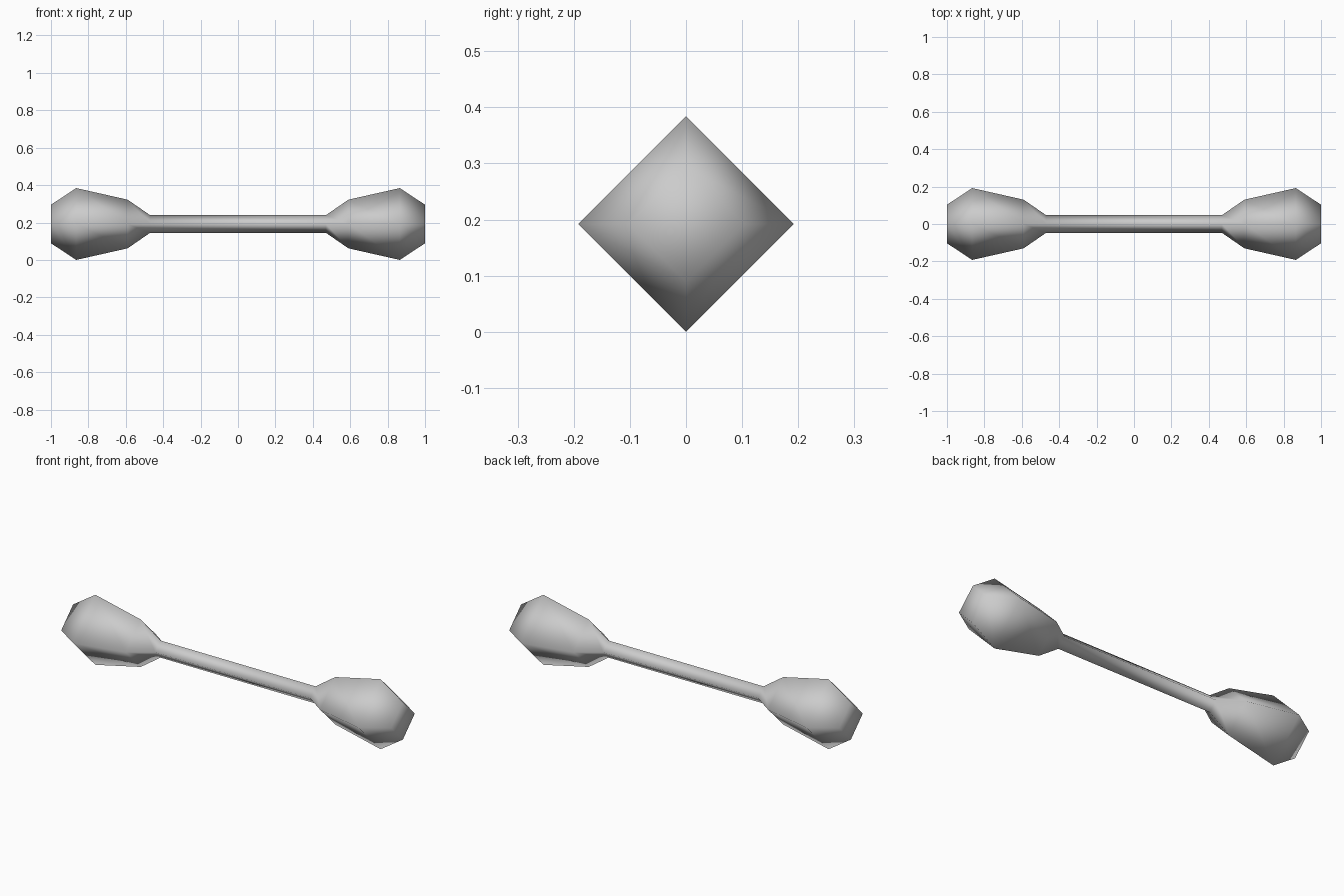
import bpy, bmesh, math

if "Cube" in bpy.data.objects:
    bpy.data.objects.remove(bpy.data.objects["Cube"])

# One flat colour
grey = bpy.data.materials.new("light_grey")
grey.diffuse_color = (0.6, 0.6, 0.6, 1)
grey.use_nodes = True
grey.node_tree.nodes["Principled BSDF"].inputs["Base Color"].default_value = grey.diffuse_color

CENTRE_Z = 0.192
SIDES = 4

# Half profile of the bar and its end weight: (x, radius)
half = [(0.47, 0.047), (0.59, 0.13), (0.865, 0.192), (1.0, 0.103)]
profile = [(-x, r) for x, r in reversed(half)] + half

# Lathe the profile around the x axis with a diamond cross-section
bm = bmesh.new()
rings = []
for x, r in profile:
    angles = [2 * math.pi * i / SIDES for i in range(SIDES)]
    rings.append([bm.verts.new((x, r * math.cos(a), CENTRE_Z + r * math.sin(a)))
                  for a in angles])
for a, b in zip(rings, rings[1:]):
    for i in range(SIDES):
        j = (i + 1) % SIDES
        bm.faces.new((a[i], a[j], b[j], b[i]))

# Flat end caps
bm.faces.new(rings[0])
bm.faces.new(rings[-1])
bmesh.ops.recalc_face_normals(bm, faces=bm.faces[:])
for f in bm.faces:
    f.smooth = True

mesh = bpy.data.meshes.new("dumbbell")
bm.to_mesh(mesh)
bm.free()
mesh.materials.append(grey)
bpy.context.collection.objects.link(bpy.data.objects.new("dumbbell", mesh))
